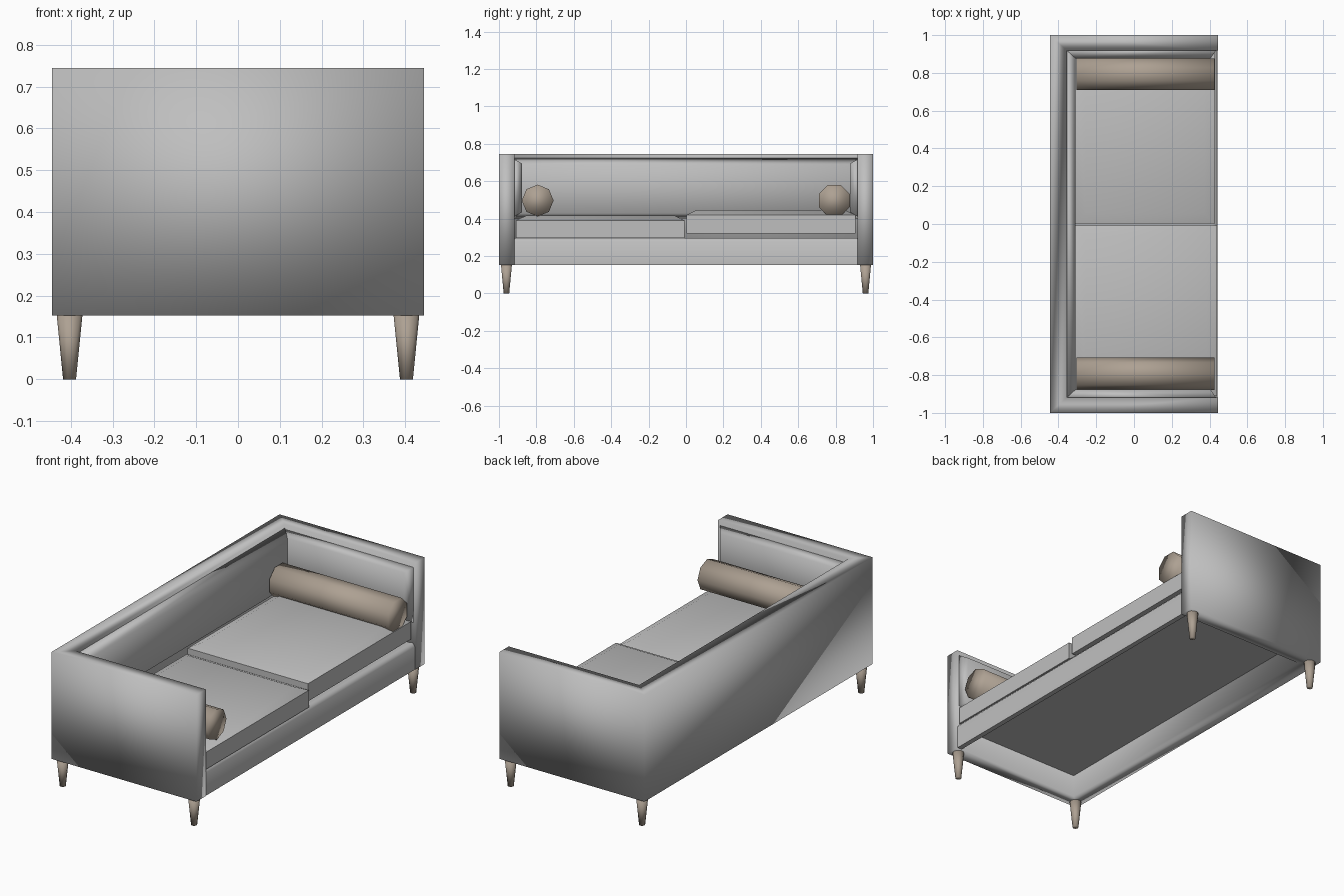
import bpy, bmesh, math

if "Cube" in bpy.data.objects:
    bpy.data.objects.remove(bpy.data.objects["Cube"])


def material(name, rgb):
    m = bpy.data.materials.new(name)
    m.diffuse_color = (*rgb, 1)
    m.use_nodes = True
    m.node_tree.nodes["Principled BSDF"].inputs["Base Color"].default_value = m.diffuse_color
    return m


FABRIC = material("grey fabric", (0.52, 0.52, 0.52))
TAN = material("tan wood", (0.42, 0.355, 0.29))


def loft(name, rings, mat, angle=180):
    """Bridge a list of equal-length point rings and cap both ends."""
    bm = bmesh.new()
    vs = [[bm.verts.new(p) for p in r] for r in rings]
    n = len(vs[0])
    for a, b in zip(vs, vs[1:]):
        for i in range(n):
            j = (i + 1) % n
            bm.faces.new((a[i], a[j], b[j], b[i]))
    bm.faces.new(vs[0])
    bm.faces.new(vs[-1])
    bmesh.ops.recalc_face_normals(bm, faces=bm.faces)
    me = bpy.data.meshes.new(name)
    bm.to_mesh(me)
    bm.free()
    ob = bpy.data.objects.new(name, me)
    bpy.context.collection.objects.link(ob)
    me.materials.append(mat)
    bpy.ops.object.select_all(action='DESELECT')
    ob.select_set(True)
    bpy.context.view_layer.objects.active = ob
    bpy.ops.object.shade_smooth_by_angle(angle=math.radians(angle))
    return ob


def rect(x0, x1, y0, y1, z, inset=0):
    return [(x0 + inset, y0 + inset, z), (x1 - inset, y0 + inset, z),
            (x1 - inset, y1 - inset, z), (x0 + inset, y1 - inset, z)]


# U-shaped outer frame: back and two arms
plan = [(-.445, -1), (.445, -1), (.445, -.918), (-.355, -.918),
        (-.355, .918), (.445, .918), (.445, 1), (-.445, 1)]
loft("back_and_arms", [[(x, y, z) for x, y in plan] for z in (.153, .745)], FABRIC)

# Seat deck, hollow underneath, with a front rail
loft("seat_deck", [rect(-.356, .425, -.919, .919, z) for z in (.278, .294)],
     FABRIC, 30)
loft("front_rail", [[(x, y, z) for x, z in
                     ((.415, .153), (.443, .153), (.443, .28), (.43, .297), (.415, .297))]
                    for y in (-.918, .918)], FABRIC, 60)

# Padded inner panels, tapering away from the walls
loft("back_pad", [[(x, -w, z0), (x, w, z0), (x, w, z1), (x, -w, z1)]
                  for x, w, z0, z1 in ((-.356, .918, .40, .725),
                                       (-.31, .88, .43, .69))], FABRIC)
for side, label in ((-1, "left"), (1, "right")):
    loft(label + "_arm_pad",
         [[(x0, side * y, z0), (x1, side * y, z0),
           (x1, side * y, z1), (x0, side * y, z1)]
          for x0, x1, y, z0, z1 in ((-.355, .435, .919, .41, .718),
                                    (-.31, .405, .877, .435, .695))], FABRIC)

# Two seat cushions with chamfered tops, one sitting higher
for label, x1, y0, y1, z0, z1 in (("left", .44, -.908, -.008, .296, .417),
                                  ("right", .428, .002, .905, .322, .446)):
    b = (-.31, x1, y0, y1)
    loft(label + "_seat_cushion",
         [rect(*b, z0), rect(*b, z1 - .026), rect(*b, z1, .055)], FABRIC, 60)

# Octagonal bolsters
for side, label, turn in ((-1, "left", 0), (1, "right", math.pi / 8)):
    r = .085 if side < 0 else .09
    loft(label + "_bolster",
         [[(x, side * .793 + r * math.cos(turn + i * math.pi / 4),
            .497 + r * math.sin(turn + i * math.pi / 4)) for i in range(8)]
          for x in (-.305, .425)], TAN)

# Tapered round legs
for sx in (-1, 1):
    for sy in (-1, 1):
        rings = [[(sx * .403 + r * math.cos(i * math.pi / 5),
                   sy * .96 + r * math.sin(i * math.pi / 5), z)
                  for i in range(10)] for r, z in ((.0155, 0), (.031, .156))]
        loft(("front" if sx > 0 else "back") + ("_right" if sy > 0 else "_left")
             + "_leg", rings, TAN)
